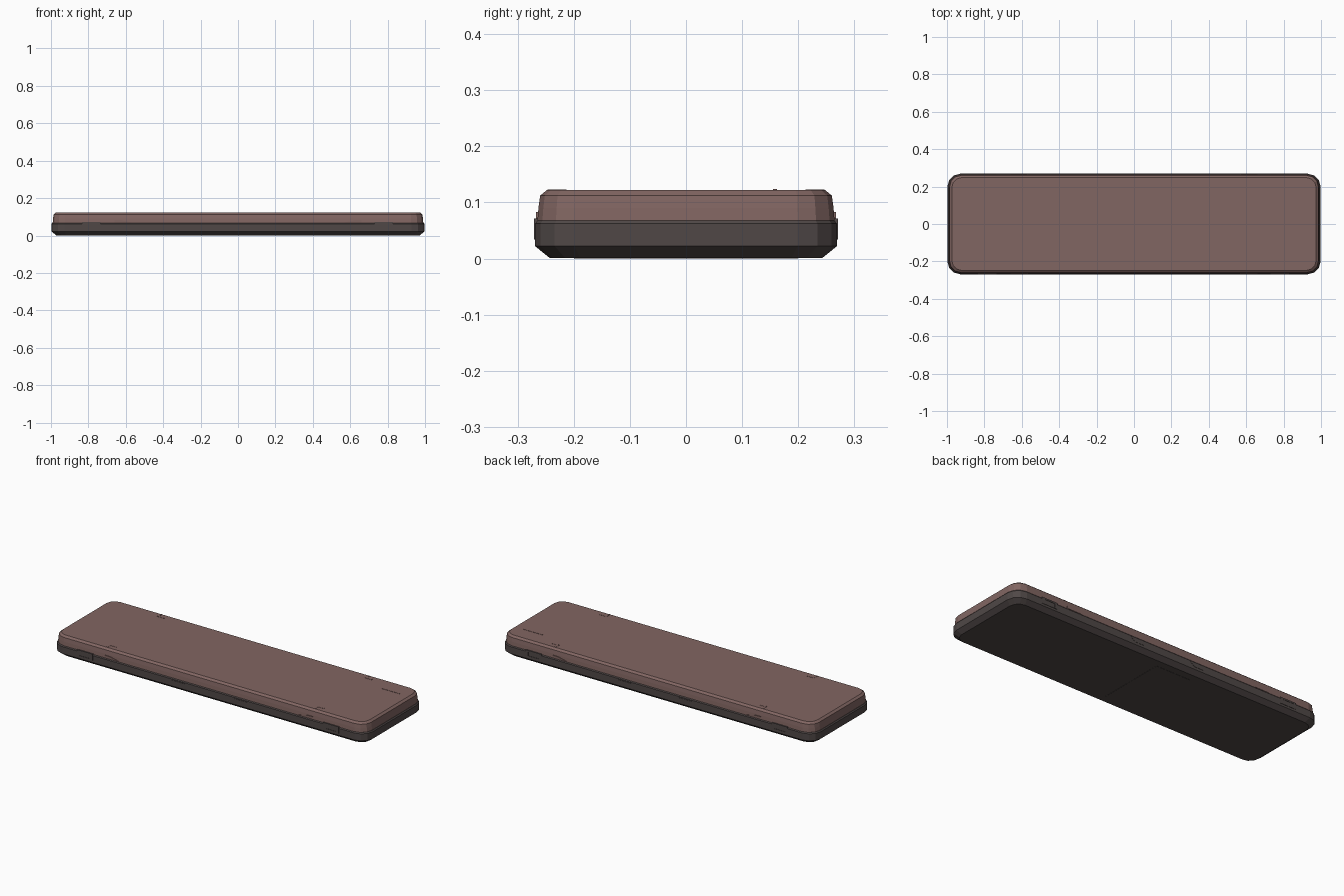
import bpy, bmesh, math

if "Cube" in bpy.data.objects:
    bpy.data.objects.remove(bpy.data.objects["Cube"])


def material(name, col):
    m = bpy.data.materials.new(name)
    m.diffuse_color = (*col, 1)
    m.use_nodes = True
    m.node_tree.nodes["Principled BSDF"].inputs["Base Color"].default_value = m.diffuse_color
    return m


BROWN = material("dusty brown", (0.222, 0.132, 0.122))
DARK = material("dark grey brown", (0.079, 0.064, 0.062))


def finish(name, bm, mat):
    bmesh.ops.recalc_face_normals(bm, faces=bm.faces)
    me = bpy.data.meshes.new(name)
    bm.to_mesh(me)
    bm.free()
    me.materials.append(mat)
    ob = bpy.data.objects.new(name, me)
    bpy.context.collection.objects.link(ob)
    return ob


def rounded_loft(name, rings, mat, seg=3):
    """Stack of rounded rectangles: (half x, half y, z, corner radius)."""
    bm = bmesh.new()
    loops = []
    for hx, hy, z, r in rings:
        loop = []
        for q, (sx, sy) in enumerate([(1, 1), (-1, 1), (-1, -1), (1, -1)]):
            for i in range(seg + 1):
                a = math.pi / 2 * (q + i / seg)
                loop.append(bm.verts.new((sx * (hx - r) + r * math.cos(a),
                                          sy * (hy - r) + r * math.sin(a), z)))
        loops.append(loop)
    n = len(loops[0])
    for a, b in zip(loops, loops[1:]):
        for i in range(n):
            j = (i + 1) % n
            bm.faces.new((a[i], a[j], b[j], b[i]))
    bm.faces.new(loops[0])
    bm.faces.new(loops[-1])
    return finish(name, bm, mat)


def prism_y(name, pts, y0, y1, mat):
    """Outline in x, z pulled from y0 to y1."""
    bm = bmesh.new()
    f = bm.faces.new([bm.verts.new((x, y0, z)) for x, z in pts])
    ext = bmesh.ops.extrude_face_region(bm, geom=[f])
    for v in ext["geom"]:
        if isinstance(v, bmesh.types.BMVert):
            v.co.y = y1
    return finish(name, bm, mat)


def box(name, x0, x1, y0, y1, z0, z1, mat):
    return prism_y(name, [(x0, z0), (x1, z0), (x1, z1), (x0, z1)], y0, y1, mat)


# lower tray with bevelled underside
rounded_loft("tray", [(0.972, 0.243, 0.001, 0.055), (0.998, 0.269, 0.022, 0.07),
                      (0.998, 0.269, 0.062, 0.07), (0.993, 0.264, 0.068, 0.066)], DARK)
# upper lid, slightly smaller, with bevelled rim
rounded_loft("lid", [(0.991, 0.265, 0.064, 0.066), (0.989, 0.263, 0.090, 0.065),
                     (0.986, 0.260, 0.112, 0.062), (0.974, 0.248, 0.122, 0.052)], BROWN)
# thin feet strip under the middle
box("foot_strip", -0.2, 0.02, -0.2, 0.2, 0.0, 0.002, DARK)

for s, side in ((-1, "front"), (1, "back")):
    for x in (-0.785, 0.78):
        # latch frame: four thin bars around a recess
        w = 0.05
        yo, yi = s * 0.271, s * 0.262
        box(side + "_latch_top", x - w, x + w, yi, yo, 0.062, 0.071, DARK)
        box(side + "_latch_bottom", x - w, x + w, yi, yo, 0.034, 0.040, DARK)
        for d in (-1, 1):
            c = x + d * (w - 0.008)
            box(side + "_latch_side", c - 0.008, c + 0.008, yi, yo, 0.040, 0.062, DARK)
    for x in (-0.19, 0.2):
        # small tapered side tabs
        prism_y(side + "_tab", [(x - 0.04, 0.036), (x + 0.02, 0.036), (x + 0.045, 0.056),
                                (x - 0.04, 0.056)], s * 0.262, s * 0.2705, DARK)
    for m in (-1, 1):
        # raised lip running up to the lid hinge step
        prism_y(side + "_lip", [(m * 0.66, 0.068), (m * 0.66, 0.083), (m * 0.63, 0.083),
                                (m * 0.57, 0.070), (m * 0.57, 0.068)],
                s * 0.255, s * 0.267, BROWN)
        # hooked seam marks on the lid top
        xs = sorted((m * 0.655, m * 0.665))
        ys = sorted((s * 0.215, s * 0.247))
        box(side + "_seam", xs[0], xs[1], ys[0], ys[1], 0.121, 0.1232, BROWN)
        xs = sorted((m * 0.66, m * 0.66 + 0.04))
        yc = s * 0.217
        box(side + "_seam_hook", xs[0], xs[1], yc - 0.004, yc + 0.004, 0.121, 0.1232, BROWN)

# small ridge near one end of the lid
box("lid_ridge", 0.80, 0.92, 0.155, 0.162, 0.121, 0.1235, BROWN)
